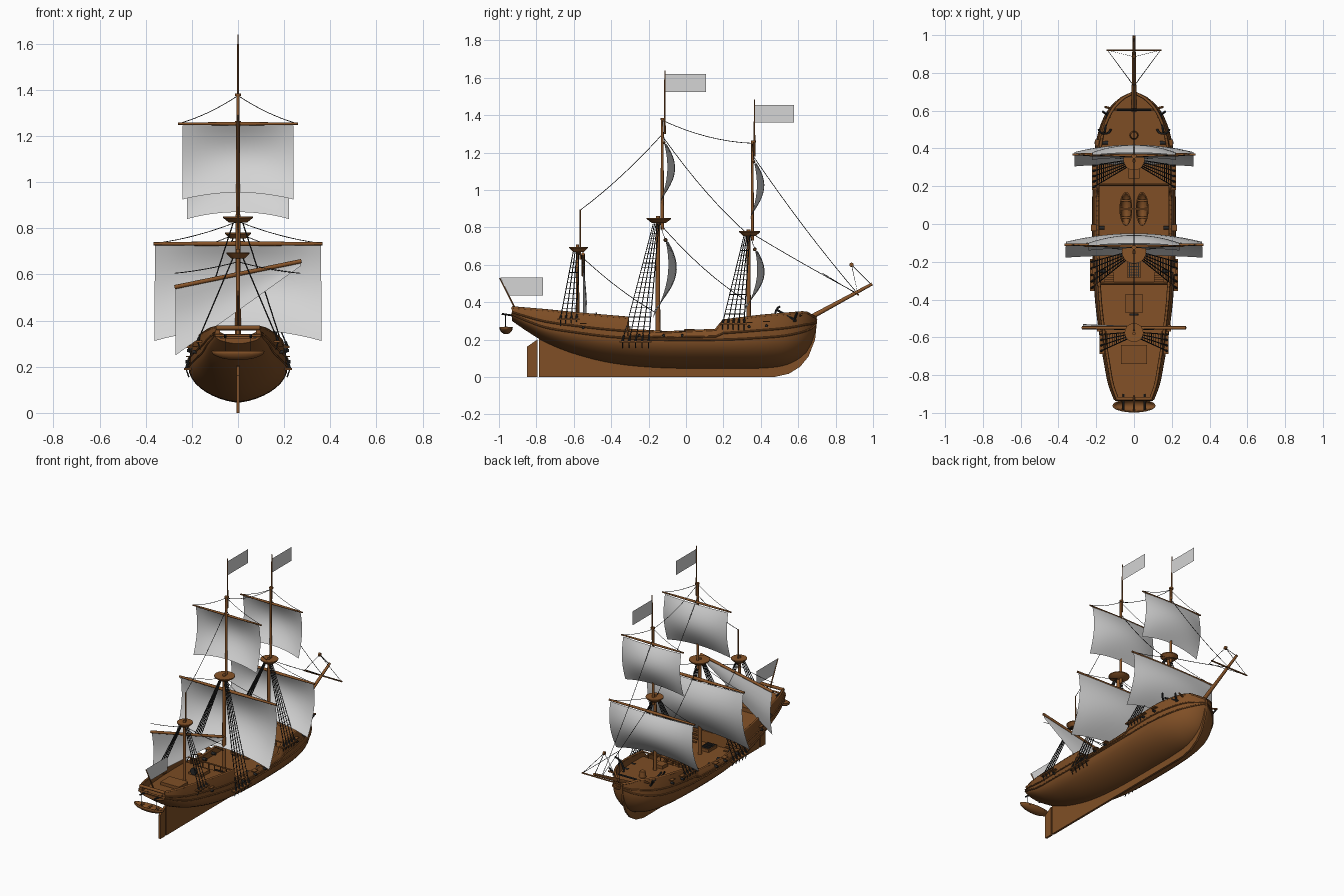
import bpy, bmesh, math
from mathutils import Vector as V

if "Cube" in bpy.data.objects:
    bpy.data.objects.remove(bpy.data.objects["Cube"])

def material(name, rgb):
    m = bpy.data.materials.new(name)
    m.diffuse_color = (*rgb, 1)
    m.use_nodes = True
    m.node_tree.nodes["Principled BSDF"].inputs["Base Color"].default_value = m.diffuse_color
    return m
WOOD = material("hull wood", (.215, .078, .019))
SPAR = material("spar wood", (.25, .09, .022))
DARK = material("tarred rope and iron", (.022, .022, .022))
CLOTH = material("sail cloth", (.66, .66, .66))

def finish(bm, name, mat, smooth=True):
    me = bpy.data.meshes.new(name)
    bm.to_mesh(me)
    bm.free()
    me.materials.append(mat)
    o = bpy.data.objects.new(name, me)
    bpy.context.collection.objects.link(o)
    if smooth:
        bpy.ops.object.select_all(action='DESELECT')
        o.select_set(True)
        bpy.context.view_layer.objects.active = o
        bpy.ops.object.shade_smooth_by_angle(angle=math.radians(40))
    return o

def rod(name, a, b, r1, r2=None, mat=SPAR, n=12):
    a, b = V(a), V(b)
    bm = bmesh.new()
    bmesh.ops.create_cone(bm, cap_ends=True, segments=n, radius1=r1, radius2=r1 if r2 is None else r2, depth=(b - a).length)
    o = finish(bm, name, mat)
    o.location = (a + b) / 2
    o.rotation_euler = (b - a).to_track_quat('Z', 'Y').to_euler()
    return o

def box(name, c, s, mat=WOOD):
    bm = bmesh.new()
    bmesh.ops.create_cube(bm, size=1)
    bmesh.ops.scale(bm, vec=s, verts=bm.verts)
    bmesh.ops.translate(bm, vec=c, verts=bm.verts)
    return finish(bm, name, mat, False)

def plate(name, prof, t, mat=WOOD):  # y-z outline given thickness along x
    bm = bmesh.new()
    f = bm.faces.new([bm.verts.new((-t / 2, y, z)) for y, z in prof])
    g = bmesh.ops.extrude_face_region(bm, geom=[f])['geom']
    bmesh.ops.translate(bm, vec=(t, 0, 0), verts=[e for e in g if isinstance(e, bmesh.types.BMVert)])
    bmesh.ops.recalc_face_normals(bm, faces=bm.faces)
    return finish(bm, name, mat, False)

def strands(name, paths, r, mat=DARK):
    cu = bpy.data.curves.new(name, 'CURVE')
    cu.dimensions, cu.bevel_depth, cu.bevel_resolution = '3D', r, 0
    for p in paths:
        s = cu.splines.new('POLY')
        s.points.add(len(p) - 1)
        for q, c in zip(s.points, p):
            q.co = (*c, 1)
    cu.materials.append(mat)
    o = bpy.data.objects.new(name, cu)
    bpy.context.collection.objects.link(o)

def sagging(a, b, sag=0.0, n=8):
    a, b = V(a), V(b)
    return [a.lerp(b, i / n) - V((0, 0, 4 * sag * i / n * (1 - i / n))) for i in range(n + 1)]

# Hull: stations (y, half width, bottom z, widest z)
STATIONS = [(-.93, .10, .30, .335), (-.85, .13, .245, .30), (-.75, .15, .185, .265), (-.6, .175, .125, .24),
            (-.4, .2, .075, .215), (-.15, .213, .05, .2), (.2, .213, .045, .2), (.4, .2, .047, .21),
            (.52, .172, .06, .22), (.6, .133, .095, .235), (.65, .088, .14, .25), (.68, .045, .20, .265), (.695, .008, .25, .28)]
RIM = [(-.93, .37), (-.75, .355), (-.55, .335), (-.312, .315), (-.308, .25), (-.1, .237), (.16, .25), (.2, .3), (.4, .325), (.64, .345), (.695, .315)]
DECK = [(-.93, .325), (-.312, .275), (-.308, .2), (.2, .2), (.204, .27), (.695, .29)]

def lookup(tab, y, k=1, smooth=False):
    y = min(max(y, tab[0][0]), tab[-1][0])
    i = max(j for j in range(len(tab) - 1) if tab[j][0] <= y)
    a, b = tab[i], tab[i + 1]
    h = b[0] - a[0]
    t = (y - a[0]) / h
    if not smooth:
        return a[k] + (b[k] - a[k]) * t
    p, q = tab[max(i - 1, 0)], tab[min(i + 2, len(tab) - 1)]
    m0, m1 = (b[k] - p[k]) / (b[0] - p[0]) * h, (q[k] - a[k]) / (q[0] - a[0]) * h
    return (2*t**3 - 3*t*t + 1)*a[k] + (t**3 - 2*t*t + t)*m0 + (3*t*t - 2*t**3)*b[k] + (t**3 - t*t)*m1

def section(y):
    w, zb, zw = (lookup(STATIONS, y, k, True) for k in (1, 2, 3))
    zr, zd = lookup(RIM, y), lookup(DECK, y)
    pts = [(w * math.sin(a)**1.25, zb + (zw - zb) * (1 - math.cos(a))) for a in [i * math.pi / 20 for i in range(11)]]
    pts += [(w * (1 - .08 * t * t), zw + (zr - zw) * t) for t in (.35, .7, 1)]
    wi = max(w * .92 - .014, .003)
    return pts + [(wi, zr), (wi, zd), (0, zd)]

ys = sorted([-.93 + 1.625 * i / 64 for i in range(65)] + [-.312, -.308, .16, .2, .204])
bm = bmesh.new()
rings = []
for y in ys:
    s = section(y)
    s += [(-x, z) for x, z in s[-2:0:-1]]
    rings.append([bm.verts.new((x, y, z)) for x, z in s])
n = len(rings[0])
for a, b in zip(rings, rings[1:]):
    for i in range(n):
        bm.faces.new((a[i], a[(i + 1) % n], b[(i + 1) % n], b[i]))
bm.faces.new(rings[0])
bm.faces.new(rings[-1])
bmesh.ops.recalc_face_normals(bm, faces=bm.faces)
finish(bm, "hull", WOOD)

# Wales and cap rail follow the hull sections
def along(k, dx=0.002, dz=0.0):
    return [[(s * (section(y)[k][0] + dx), y, section(y)[k][1] + dz) for y in ys] for s in (-1, 1)]
strands("wales", along(10) + along(11), .005, WOOD)
strands("cap_rail", along(13, -.005, .001), .008, WOOD)

# Keel with stem, rudder, transom rail
plate("keel", [(-.785, 0), (.47, 0), (.55, .018), (.61, .055), (.655, .11), (.69, .2), (.702, .31), (.67, .33),
               (.62, .2), (.5, .08), (0, .07), (-.4, .1), (-.6, .16), (-.785, .225)], .014)
plate("rudder", [(-.85, 0), (-.795, 0), (-.795, .2), (-.85, .163)], .014)
rod("transom_rail", (-.095, -.925, .368), (.095, -.925, .368), .01, mat=WOOD)
rod("transom_moulding", (-.1, -.93, .335), (.1, -.93, .335), .006, mat=WOOD)

# Small boats: two on deck, one hung at the stern
def boat(name, c, length, beam, depth, rot=0):
    bm = bmesh.new()
    bmesh.ops.create_uvsphere(bm, u_segments=20, v_segments=10, radius=1)
    bmesh.ops.delete(bm, geom=[v for v in bm.verts if v.co.z > .01], context='VERTS')
    for v in bm.verts:
        v.co = (v.co.x * beam / 2, v.co.y * length / 2, v.co.z * depth)
    o = finish(bm, name, WOOD)
    o.location, o.rotation_euler.z = c, rot
    m = o.modifiers.new("planking", 'SOLIDIFY')
    m.thickness = .006
    for t in (-.25, 0, .25):
        p = box(name + "_thwart", (0, t * length, -.008), (beam * .85, .012, .005))
        p.parent = o
boat("deck_boat_left", (-.043, .08, .255), .18, .068, .045)
boat("deck_boat_right", (.043, .08, .255), .18, .068, .045)
boat("stern_boat", (0, -.962, .267), .23, .072, .038, math.pi / 2)
for x in (-.055, .055):
    rod("davit", (x, -.9, .325), (x, -.985, .338), .005, mat=DARK, n=8)
    strands("boat_fall", [[(x, -.965, .335), (x, -.965, .245)]], .0015)

# Deck fittings
for x, y, w, l, z in [(0, -.24, .07, .09, .205), (0, .27, .06, .06, .28), (0, -.69, .14, .10, .315), (0, -.42, .09, .1, .288)]:
    box("hatch_coaming", (x, y, z), (w, l, .03))
for i in range(5):
    box("hatch_grating", (-.024 + i * .012, -.24, .222), (.005, .08, .005), DARK)
    box("grating_bar", (0, -.27 + i * .015, .222), (.06, .004, .005), DARK)
for y, z, w in [(-.318, .315, .19), (.21, .305, .195)]:
    rod("deck_rail", (-w, y, z), (w, y, z), .005, mat=WOOD, n=8)
    for i in range(9):
        x = -w + .01 + i * (w - .01) / 4
        rod("baluster", (x, y, z - .045), (x, y, z), .004, mat=WOOD, n=6)
for s in (-1, 1):
    for i in range(4):
        box("ladder_step", (s * .13, -.3 + i * .012, .262 - i * .018), (.05, .014, .006))
rod("capstan", (0, .47, .27), (0, .47, .32), .025, .018, WOOD)
rod("steering_wheel", (0, -.485, .32), (0, -.475, .32), .024, mat=DARK, n=16)
rod("bow_beam", (-.09, .605, .325), (.09, .605, .325), .006, mat=DARK, n=8)

# Guns through the bulwarks
for s in (-1, 1):
    for y, z in [(.337, .27), (.43, .275), (-.12, .222), (-.02, .222), (-.55, .265), (-.25, .222)]:
        x = section(y)[12][0]
        rod("gun", (s * (x - .05), y, z), (s * (x + .022), y, z), .010, .007, DARK)
        box("port_lid", (s * (x + .006), y, z + .022), (.028, .036, .005))

# Masts: name, lower (y, base, top, radius), upper (y, base, top, radius), pole, platform z and radius
MASTS = [("main", (-.15, .1, .86, .013), (-.127, .79, 1.38, .009), (-.113, 1.3, 1.64), .845, .065),
         ("fore", (.335, .15, .79, .012), (.355, .73, 1.26, .008), (.366, 1.18, 1.485), .775, .056),
         ("mizzen", (-.58, .2, .71, .010), (-.565, .63, .895, .005), None, .69, .05)]
for nm, lo, up, pole, pz, pr in MASTS:
    rod(nm + "_lower_mast", (0, lo[0], lo[1]), (0, lo[0], lo[2]), lo[3], lo[3] * .85)
    rod(nm + "_upper_mast", (0, up[0], up[1]), (0, up[0], up[2]), up[3], up[3] * .8)
    rod(nm + "_platform", (0, lo[0] + .005, pz - .02), (0, lo[0] + .005, pz), pr * .6, pr, n=20)
    rod(nm + "_platform_rim", (0, lo[0] + .005, pz), (0, lo[0] + .005, pz + .006), pr, n=20)
    if pole:
        rod(nm + "_flagpole", (0, *pole[:2]), (0, pole[0], pole[2]), .005, .003, n=8)
        rod(nm + "_mast_cap", (0, up[0] + .005, up[2] - .006), (0, up[0] + .005, up[2] + .004), .013)

# Square sails with yards and lifts
def square_sail(nm, y, zt, zb, yard, wt, wb, bulge, back, arch, top, r):
    nu, nv = 14, 12
    bm = bmesh.new()
    g = []
    for j in range(nv + 1):
        v = j / nv
        row = []
        for i in range(nu + 1):
            u = 2 * i / nu - 1
            row.append(bm.verts.new((u * (wt + (wb - wt) * v),
                                     y + bulge * math.sin(math.pi * v**.95) * (1 - .6 * u * u) + .012 * (1 - u * u) - back * v * v,
                                     zt + (zb - zt) * v + arch * (1 - u * u) * v)))
        g.append(row)
    for j in range(nv):
        for i in range(nu):
            bm.faces.new((g[j][i], g[j][i + 1], g[j + 1][i + 1], g[j + 1][i]))
    finish(bm, nm + "_sail", CLOTH)
    for s in (-1, 1):
        rod(nm + "_yard", (0, y - .002, zt + .008), (s * yard, y - .002, zt + .008), r, r * .6)
    strands(nm + "_lifts", [sagging(top, (s * yard * .97, y, zt + .01), .012) for s in (-1, 1)], .0016)
square_sail("main_course", -.108, .725, .312, .367, .36, .362, .06, .07, .05, (0, -.14, .83), .011)
square_sail("main_topsail", -.115, 1.245, .925, .26, .24, .24, .05, .025, .03, (0, -.125, 1.375), .008)
square_sail("fore_course", .37, .675, .335, .325, .315, .315, .05, .065, .045, (0, .34, .78), .010)
square_sail("fore_topsail", .365, 1.143, .84, .235, .22, .222, .047, .025, .03, (0, .355, 1.25), .008)

# Mizzen lateen sail and sloped yard
rod("mizzen_yard", (-.275, -.55, .545), (.275, -.55, .658), .009)
bm = bmesh.new()
N = 10
cols = []
for i in range(N + 1):
    t = i / N
    x, zt, zb = -.27 + .54 * t, .543 + .108 * t, .25 + .385 * t
    cols.append([bm.verts.new((x, -.55 + .02 * math.sin(math.pi * v) * (1 - t), zt + (zb - zt) * v)) for v in [j / 6 for j in range(7)]])
for a, b in zip(cols, cols[1:]):
    for j in range(6):
        bm.faces.new((a[j], b[j], b[j + 1], a[j + 1]))
finish(bm, "mizzen_sail", CLOTH)

# Flags
rod("stern_flagpole", (0, -.91, .36), (0, -.997, .53), .005, .003, n=8)
for nm, y0, y1, z0, z1, sl in [("main", -.113, .108, 1.525, 1.62, 0), ("fore", .366, .578, 1.36, 1.455, 0), ("stern", -.993, -.765, .437, .532, .045)]:
    bm = bmesh.new()
    bm.faces.new([bm.verts.new((0, y, z)) for y, z in [(y0 + sl, z0), (y1, z0), (y1, z1), (y0, z1)]])
    finish(bm, nm + "_flag", CLOTH, False)

# Bowsprit and its yard
rod("bowsprit", (0, .6, .283), (0, .995, .498), .014, .008)
rod("sprit_yard", (-.145, .92, .44), (.145, .92, .44), .005, mat=SPAR, n=8)
rod("sprit_block", (-.006, .885, .6), (.006, .885, .6), .012)
strands("sprit_lines", [[(0, .73, .555), (s * .14, .92, .44), (0, .885, .6), (0, .985, .5)] for s in (-1, 1)], .002)

# Stays between the masts
strands("stays", [sagging(a, b, g) for a, b, g in [
    ((0, -.125, 1.3), (0, -.565, .893), .02), ((0, -.12, 1.37), (0, .355, 1.25), .025), ((0, -.12, 1.28), (0, .335, .76), .03),
    ((0, .36, 1.18), (0, .91, .455), .02), ((0, .34, .775), (0, .91, .45), .005), ((0, -.14, .82), (0, .32, .41), .03),
    ((0, -.575, .66), (0, -.155, .34), .02), ((-.275, -.555, .605), (0, -.56, .655), .006), ((.27, -.555, .605), (0, -.56, .655), .006)]], .0018)

# Shrouds with ratlines, channels and deadeyes
for nm, yt, zt, y0, y1, zb, xb, k in [("main", -.16, .82, -.34, -.2, .19, .225, 5), ("fore", .325, .755, .195, .31, .285, .215, 5),
                                      ("mizzen", -.588, .67, -.672, -.585, .31, .175, 4)]:
    for s in (-1, 1):
        top = [V((s * .022, yt + (i / (k - 1) - .5) * .03, zt)) for i in range(k)]
        bot = [V((s * xb, y0 + (y1 - y0) * i / (k - 1), zb)) for i in range(k)]
        strands(nm + "_shrouds", list(zip(top, bot)), .0028)
        m = int((zt - zb) / .026)
        strands(nm + "_ratlines", [[b.lerp(t, j / m) for t, b in zip(top, bot)] for j in range(2, m - 1)], .0015)
        box(nm + "_channel", (s * (xb - .012), (y0 + y1) / 2, zb), (.04, y1 - y0 + .03, .008))
        for t, b in zip(top, bot):
            rod(nm + "_deadeye", b, b.lerp(t, .05), .006, mat=DARK, n=8)
            rod(nm + "_chain", b, b + V((-s * .012, 0, -.035)), .003, mat=DARK, n=6)

# Bow anchors
for s in (-1, 1):
    x = s * .155
    rod("anchor_shank", (x, .485, .36), (s * .14, .59, .30), .006, mat=DARK, n=8)
    strands("anchor_arms", [[(x + s * .035 * math.sin(a), .515 - .038 * math.cos(a), .335 + .045 * math.sin(a)) for a in [i * .3 for i in range(-4, 5)]]], .006)
    rod("anchor_stock", (s * .125, .565, .275), (s * .165, .595, .345), .006, mat=DARK, n=8)
    rod("anchor_beam", (s * .09, .605, .325), (s * .155, .62, .335), .006, n=8)
